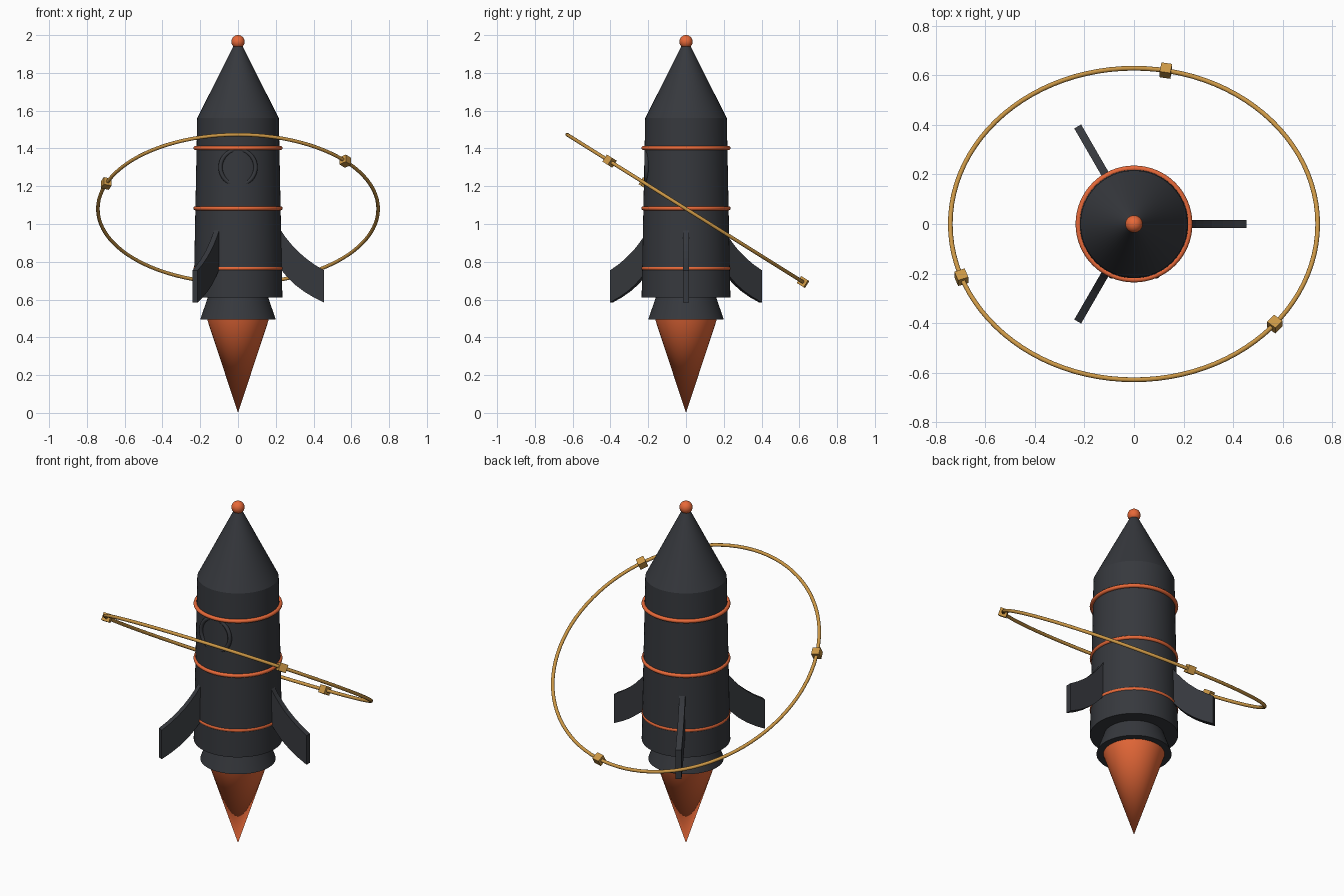
import bpy, bmesh
from math import radians, cos, sin, pi
from mathutils import Matrix

if "Cube" in bpy.data.objects:
    bpy.data.objects.remove(bpy.data.objects["Cube"])


def material(name, color):
    m = bpy.data.materials.new(name)
    m.diffuse_color = color
    m.use_nodes = True
    m.node_tree.nodes["Principled BSDF"].inputs["Base Color"].default_value = m.diffuse_color
    return m


DARK = material("charcoal", (0.037, 0.040, 0.047, 1))
ORANGE = material("orange", (0.80, 0.14, 0.04, 1))
GOLD = material("gold", (0.60, 0.31, 0.06, 1))


def finish(name, mat, smooth=True):
    ob = bpy.context.object
    ob.name = name
    ob.data.materials.append(mat)
    if smooth:
        bpy.ops.object.shade_smooth_by_angle(angle=radians(35))
    return ob


def cone(name, mat, r_low, r_high, z_low, z_high):
    bpy.ops.mesh.primitive_cone_add(vertices=64, radius1=r_low, radius2=r_high,
                                    depth=z_high - z_low, location=(0, 0, (z_low + z_high) / 2))
    return finish(name, mat)


def torus(name, mat, major, minor, loc, rot=(0, 0, 0), segs=64):
    bpy.ops.mesh.primitive_torus_add(major_radius=major, minor_radius=minor, major_segments=segs,
                                     minor_segments=12, location=loc, rotation=rot)
    return finish(name, mat)


# Hull, nose, nozzle and flame
cone("hull", DARK, 0.235, 0.216, 0.61, 1.56)
cone("nose_cone", DARK, 0.216, 0.02, 1.56, 1.95)
cone("nozzle", DARK, 0.20, 0.16, 0.495, 0.61)
cone("flame", ORANGE, 0.0, 0.165, 0.0, 0.50)

# Ball on the tip
bpy.ops.mesh.primitive_uv_sphere_add(segments=32, ring_count=16, radius=0.035, location=(0, 0, 1.965))
finish("tip_ball", ORANGE)

# Hull bands
for i, z in enumerate((0.765, 1.083, 1.402)):
    torus(f"hull_band_{i + 1}", ORANGE, 0.225, 0.011, (0, 0, z))

# Porthole rim, half sunk in the hull
torus("porthole_rim", DARK, 0.093, 0.011, (0, -0.2085, 1.30), (pi / 2, 0, 0))


# Three swept fins: profile in radius and height, extruded to thickness
def fin(name, angle, half=0.016):
    top = [(0.225, 0.97), (0.25, 0.932), (0.28, 0.895), (0.315, 0.857),
           (0.36, 0.818), (0.405, 0.785), (0.455, 0.755)]
    low = [(0.455, 0.585), (0.40, 0.612), (0.35, 0.642), (0.30, 0.68), (0.26, 0.72), (0.235, 0.75)]
    profile = [(0.20, 0.97)] + top + low + [(0.20, 0.75)]
    bm = bmesh.new()
    face = bm.faces.new([bm.verts.new((r, -half, z)) for r, z in profile])
    ext = bmesh.ops.extrude_face_region(bm, geom=[face])["geom"]
    bmesh.ops.translate(bm, vec=(0, 2 * half, 0),
                        verts=[g for g in ext if isinstance(g, bmesh.types.BMVert)])
    bmesh.ops.recalc_face_normals(bm, faces=bm.faces)
    mesh = bpy.data.meshes.new(name)
    bm.to_mesh(mesh)
    bm.free()
    mesh.materials.append(DARK)
    ob = bpy.data.objects.new(name, mesh)
    ob.rotation_euler.z = angle
    bpy.context.collection.objects.link(ob)


for i in range(3):
    fin(f"fin_{i + 1}", i * 2 * pi / 3)

# Tilted orbit ring with three cubes riding on it
TILT, RADIUS, HEIGHT = radians(-32), 0.742, 1.08
torus("orbit_ring", GOLD, RADIUS, 0.0095, (0, 0, HEIGHT), (TILT, 0, 0), segs=96)
for i, deg in enumerate((80, 200, 320)):
    bpy.ops.mesh.primitive_cube_add(size=0.044)
    cube = finish(f"orbit_cube_{i + 1}", GOLD, smooth=False)
    cube.matrix_world = (Matrix.Translation((0, 0, HEIGHT)) @ Matrix.Rotation(TILT, 4, 'X')
                         @ Matrix.Rotation(radians(deg), 4, 'Z') @ Matrix.Translation((RADIUS, 0, 0)))
